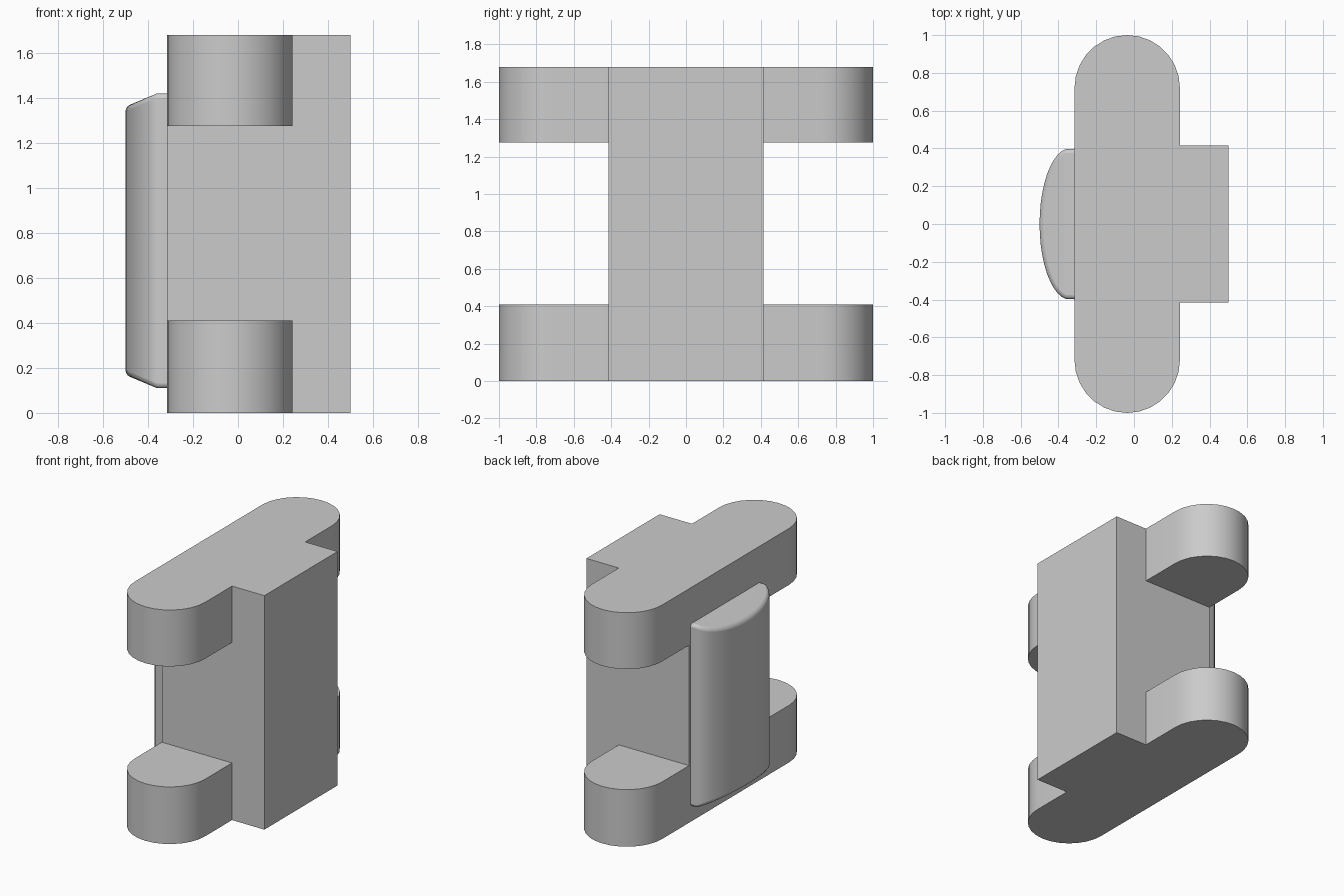
import bpy, bmesh, math

if "Cube" in bpy.data.objects:
    bpy.data.objects.remove(bpy.data.objects["Cube"], do_unlink=True)

grey = bpy.data.materials.new("plain grey")
grey.use_nodes = True
COLOUR = (0.6, 0.6, 0.6, 1)
grey.diffuse_color = COLOUR
for node in grey.node_tree.nodes:
    if node.type == 'BSDF_PRINCIPLED':
        node.inputs["Base Color"].default_value = COLOUR


def ring(bm, outline, height):
    """Vertices of an outline; height is a number or a function of x."""
    z = height if callable(height) else (lambda x: height)
    return [bm.verts.new((x, y, z(x))) for x, y in outline]


def walls(bm, low, high):
    n = len(low)
    for i in range(n):
        j = (i + 1) % n
        bm.faces.new((low[i], low[j], high[j], high[i]))


def finish(bm, name):
    bmesh.ops.recalc_face_normals(bm, faces=bm.faces)
    mesh = bpy.data.meshes.new(name)
    bm.to_mesh(mesh)
    bm.free()
    mesh.materials.append(grey)
    obj = bpy.data.objects.new(name, mesh)
    bpy.context.collection.objects.link(obj)
    bpy.ops.object.select_all(action='DESELECT')
    obj.select_set(True)
    bpy.context.view_layer.objects.active = obj
    bpy.ops.object.shade_smooth_by_angle(angle=math.radians(30))
    return obj


# Block: a tall core with rounded arms at the bottom and the top
LEFT, ARM, RIGHT, SIDE = -0.315, 0.243, 0.5, 0.415
radius = (ARM - LEFT) / 2
centre = (ARM + LEFT) / 2
STEPS = 14
arc = [(centre + radius * math.cos(math.pi * i / STEPS),
        1 - radius + radius * math.sin(math.pi * i / STEPS))
       for i in range(STEPS + 1)]
half = [(RIGHT, SIDE), (ARM, SIDE)] + arc + [(LEFT, SIDE)]
outline = half + [(x, -y) for x, y in reversed(half)]
n = len(half)
core = [0, 1, n - 1, n, 2 * n - 2, 2 * n - 1]

bm = bmesh.new()
base, shelf, ceiling, top = [ring(bm, outline, z) for z in (0, 0.41, 1.275, 1.68)]
walls(bm, base, shelf)
walls(bm, ceiling, top)
walls(bm, [shelf[i] for i in core], [ceiling[i] for i in core])
bm.faces.new(base)
bm.faces.new(top)
for level in (shelf, ceiling):
    bm.faces.new(level[1:n])
    bm.faces.new(level[n:2 * n - 1])
finish(bm, "block_with_arms")

# Pad: a bulging cushion on one side, with sloping ends
RIDGE, MIDDLE, HALF_HEIGHT = -0.36, 0.765, 0.655
start = math.asin(0.125)
PARTS = 20
angles = [start + (math.pi - 2 * start) * i / PARTS for i in range(PARTS + 1)]
bulge = [(-0.34 - 0.16 * math.sin(t), 0.4 * math.cos(t)) for t in angles]
pad_outline = [(-0.27, 0.4)] + bulge + [(-0.27, -0.4)]


def reach(x):
    return HALF_HEIGHT - 0.42 * max(0, RIDGE - x)


bm = bmesh.new()
low = ring(bm, pad_outline, lambda x: MIDDLE - reach(x))
high = ring(bm, pad_outline, lambda x: MIDDLE + reach(x))
walls(bm, low, high)
for end in (low, high):
    bm.faces.new(end[1:-1])
    bm.faces.new((end[0], end[1], end[-2], end[-1]))
pad = finish(bm, "side_pad")
bevel = pad.modifiers.new("soft_rim", 'BEVEL')
bevel.width = 0.02
bevel.segments = 3
bevel.limit_method = 'ANGLE'
bevel.angle_limit = math.radians(40)
